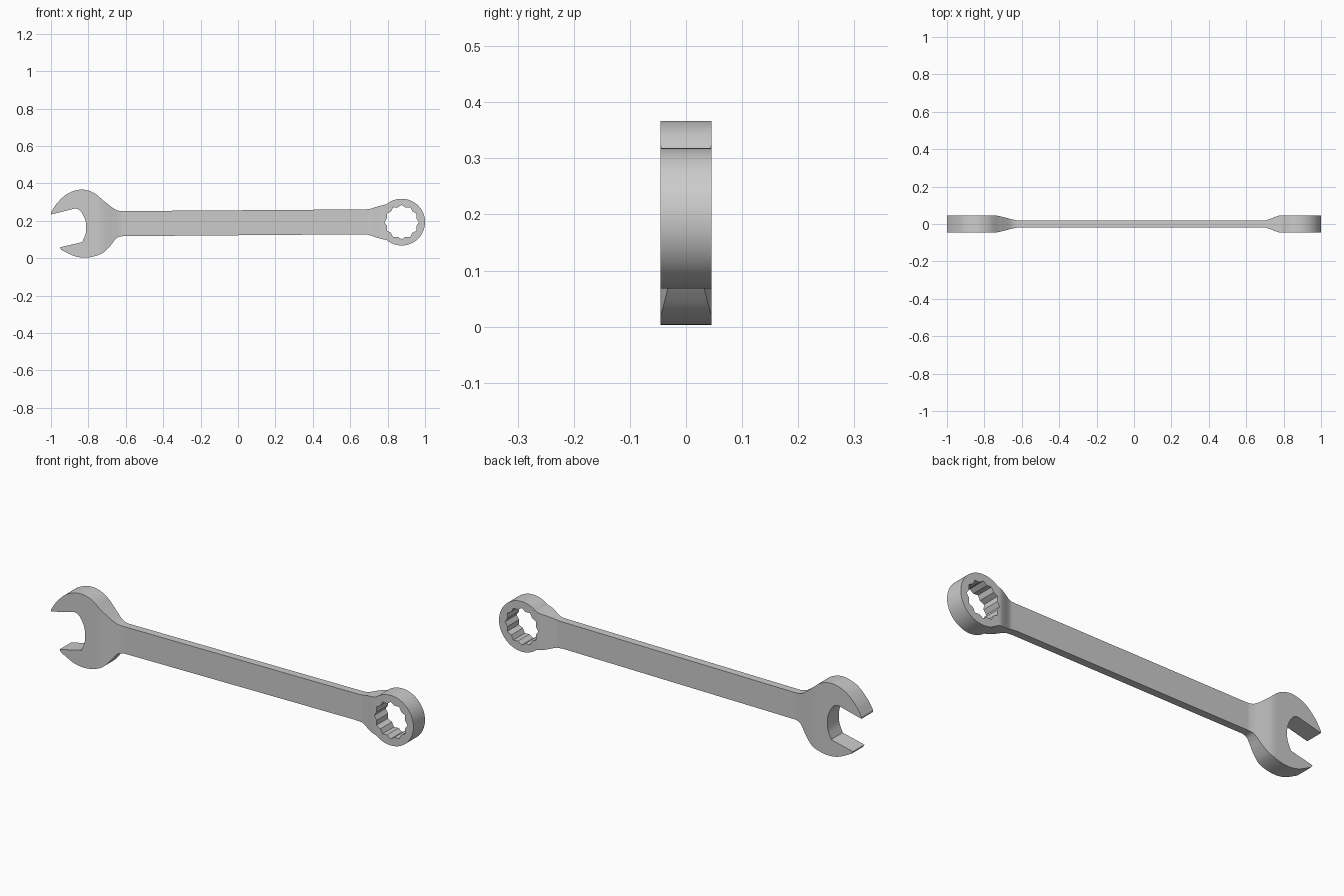
import bpy, bmesh
from math import sin, cos, radians
from mathutils import Vector

if "Cube" in bpy.data.objects:
    bpy.data.objects.remove(bpy.data.objects["Cube"])


def spline(pts, n=6):
    """Smooth curve through (x, z) points."""
    p = [Vector(q) for q in pts]
    p = [2 * p[0] - p[1]] + p + [2 * p[-1] - p[-2]]
    out = []
    for a, b, c, d in zip(p, p[1:], p[2:], p[3:]):
        for i in range(n):
            t = i / n
            out.append(0.5 * (2 * b + (c - a) * t + (2 * a - 5 * b + 4 * c - d) * t * t
                              + (3 * b - a - 3 * c + d) * t ** 3))
    return out + [p[-2]]


def polar(r, deg):
    return Vector((RING[0] + r * cos(radians(deg)), RING[1] + r * sin(radians(deg))))


RING = (0.875, 0.193)
THICK, THIN = 0.0455, 0.019

# Outline, clockwise from the upper jaw tip
outline = spline([(-1, .245), (-.965, .297), (-.91, .346), (-.84, .367), (-.775, .352),
                  (-.72, .309), (-.672, .271), (-.645, .256), (-.615, .252)])
outline += spline([(.66, .261), (.70, .263), (.745, .276), polar(.125, 130)])
outline += [polar(.125, a) for a in range(125, -130, -5)]
outline += spline([polar(.125, -130), (.745, .109), (.70, .124), (.66, .128)])
outline += spline([(-.615, .118), (-.642, .112), (-.663, .092), (-.688, .06), (-.73, .024),
                   (-.80, .004), (-.87, .010), (-.945, .045)])
outline += [Vector((-.953, .058))]
outline += spline([(-.833, .086), (-.814, .135), (-.814, .193), (-.832, .238),
                   (-.853, .261), (-.872, .266)])
outline += [Vector((-1, .234))]

# Twelve-point hole in the ring
hole = [polar(.092 if i % 2 == 0 else .081, i * 15) for i in range(24)]


def half_thickness(x):
    """Thick heads easing down to the thin handle."""
    t = max((-.62 - x) / .12, (x - .70) / .08)
    t = min(max(t, 0), 1)
    return THIN + (THICK - THIN) * (0.5 * t + 0.5 * t * t * (3 - 2 * t))


bm = bmesh.new()
for loop in (outline, hole):
    vs = [bm.verts.new((p.x, 0, p.y)) for p in loop]
    for a, b in zip(vs, vs[1:] + vs[:1]):
        bm.edges.new((a, b))
bmesh.ops.triangle_fill(bm, use_beauty=True, use_dissolve=False, edges=bm.edges[:])

# Slice across the thickness ramps so they bend smoothly
cuts = [-.76, -.60, .68, .80] + [-.74 + .015 * i for i in range(9)] + [.70 + .01 * i for i in range(9)]
for x in cuts:
    bmesh.ops.bisect_plane(bm, geom=bm.verts[:] + bm.edges[:] + bm.faces[:],
                           plane_co=(x, 0, 0), plane_no=(1, 0, 0), dist=1e-5)

# Thicken to both sides
front = bm.verts[:]
ext = bmesh.ops.extrude_face_region(bm, geom=bm.faces[:], use_keep_orig=True)
back = [g for g in ext["geom"] if isinstance(g, bmesh.types.BMVert)]
for group, side in ((front, -1), (back, 1)):
    for v in group:
        v.co.y = side * half_thickness(v.co.x)
bmesh.ops.remove_doubles(bm, verts=bm.verts[:], dist=1e-5)
bmesh.ops.recalc_face_normals(bm, faces=bm.faces[:])

mesh = bpy.data.meshes.new("wrench")
bm.to_mesh(mesh)
bm.free()
wrench = bpy.data.objects.new("combination_wrench", mesh)
bpy.context.collection.objects.link(wrench)
bpy.context.view_layer.objects.active = wrench
wrench.select_set(True)
bpy.ops.object.shade_smooth_by_angle(angle=radians(25))
